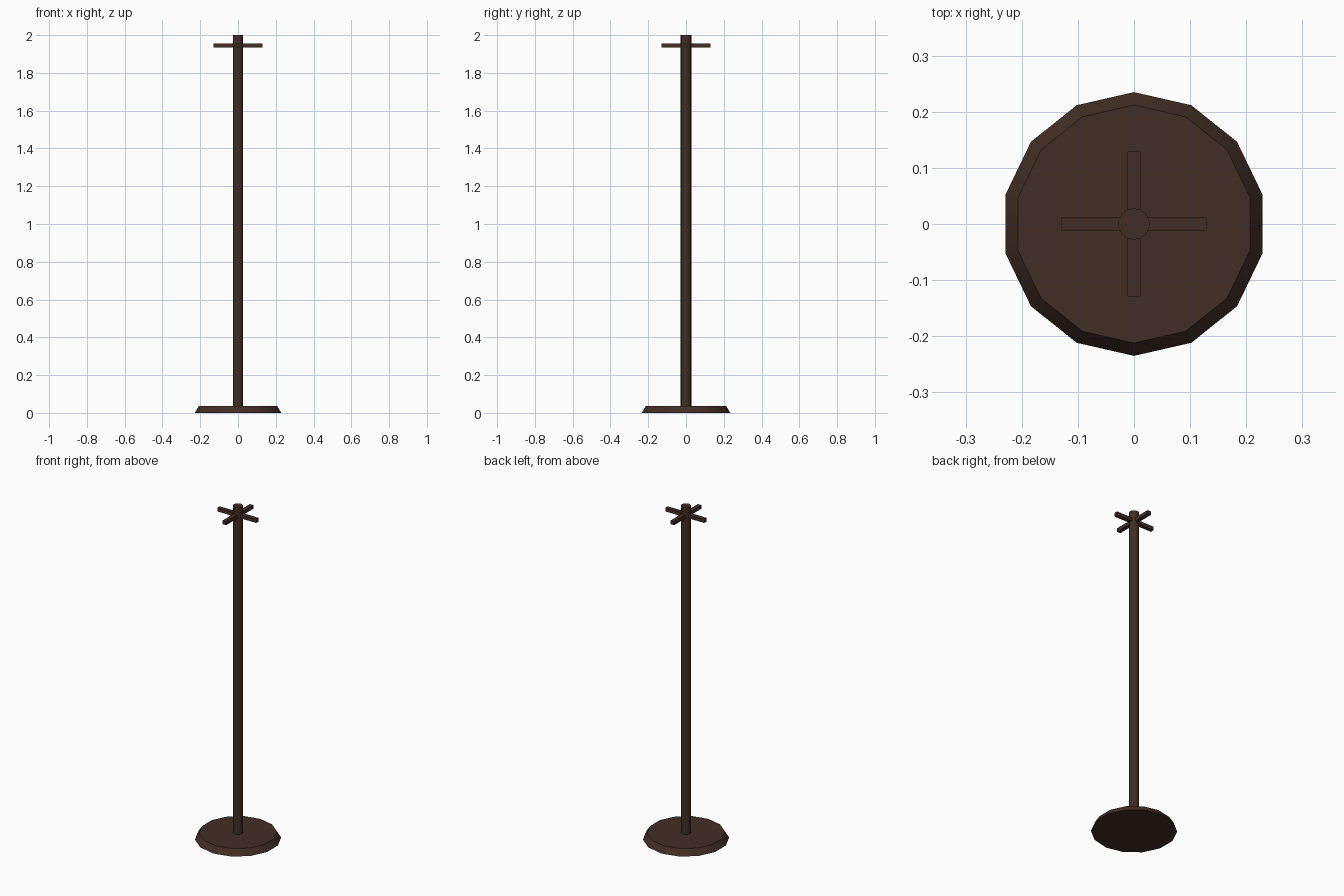
import bpy
import bmesh
import math

if "Cube" in bpy.data.objects:
    bpy.data.objects.remove(bpy.data.objects["Cube"])

SIDES = 14

wood = bpy.data.materials.new("dark_brown_wood")
wood.diffuse_color = (0.055, 0.027, 0.018, 1.0)
wood.use_nodes = True
wood.node_tree.nodes["Principled BSDF"].inputs["Base Color"].default_value = wood.diffuse_color


def finish(name, bm):
    bmesh.ops.recalc_face_normals(bm, faces=bm.faces[:])
    mesh = bpy.data.meshes.new(name)
    bm.to_mesh(mesh)
    bm.free()
    mesh.materials.append(wood)
    obj = bpy.data.objects.new(name, mesh)
    bpy.context.collection.objects.link(obj)
    bpy.ops.object.select_all(action='DESELECT')
    obj.select_set(True)
    bpy.context.view_layer.objects.active = obj
    bpy.ops.object.shade_smooth_by_angle(angle=math.radians(30))
    return obj


def tapered_disc(name, r_bottom, r_top, z0, z1):
    """Closed round part with a corner facing +y."""
    bm = bmesh.new()
    rings = []
    for r, z in ((r_bottom, z0), (r_top, z1)):
        angles = [2 * math.pi * i / SIDES for i in range(SIDES)]
        rings.append([bm.verts.new((r * math.sin(a), r * math.cos(a), z)) for a in angles])
    low, high = rings
    bm.faces.new(low)
    bm.faces.new(high)
    for i in range(SIDES):
        j = (i + 1) % SIDES
        bm.faces.new((low[i], low[j], high[j], high[i]))
    return finish(name, bm)


def bar(name, size, z):
    bm = bmesh.new()
    bmesh.ops.create_cube(bm, size=1.0)
    bmesh.ops.scale(bm, vec=size, verts=bm.verts)
    bmesh.ops.translate(bm, vec=(0, 0, z), verts=bm.verts)
    return finish(name, bm)


# Foot and upright
tapered_disc("base", 0.235, 0.212, 0.0, 0.037)
tapered_disc("pole", 0.028, 0.028, 0.03, 2.0)

# Crossed hanging pegs near the top
bar("peg_bar_side", (0.259, 0.023, 0.022), 1.945)
bar("peg_bar_front", (0.023, 0.259, 0.022), 1.945)
